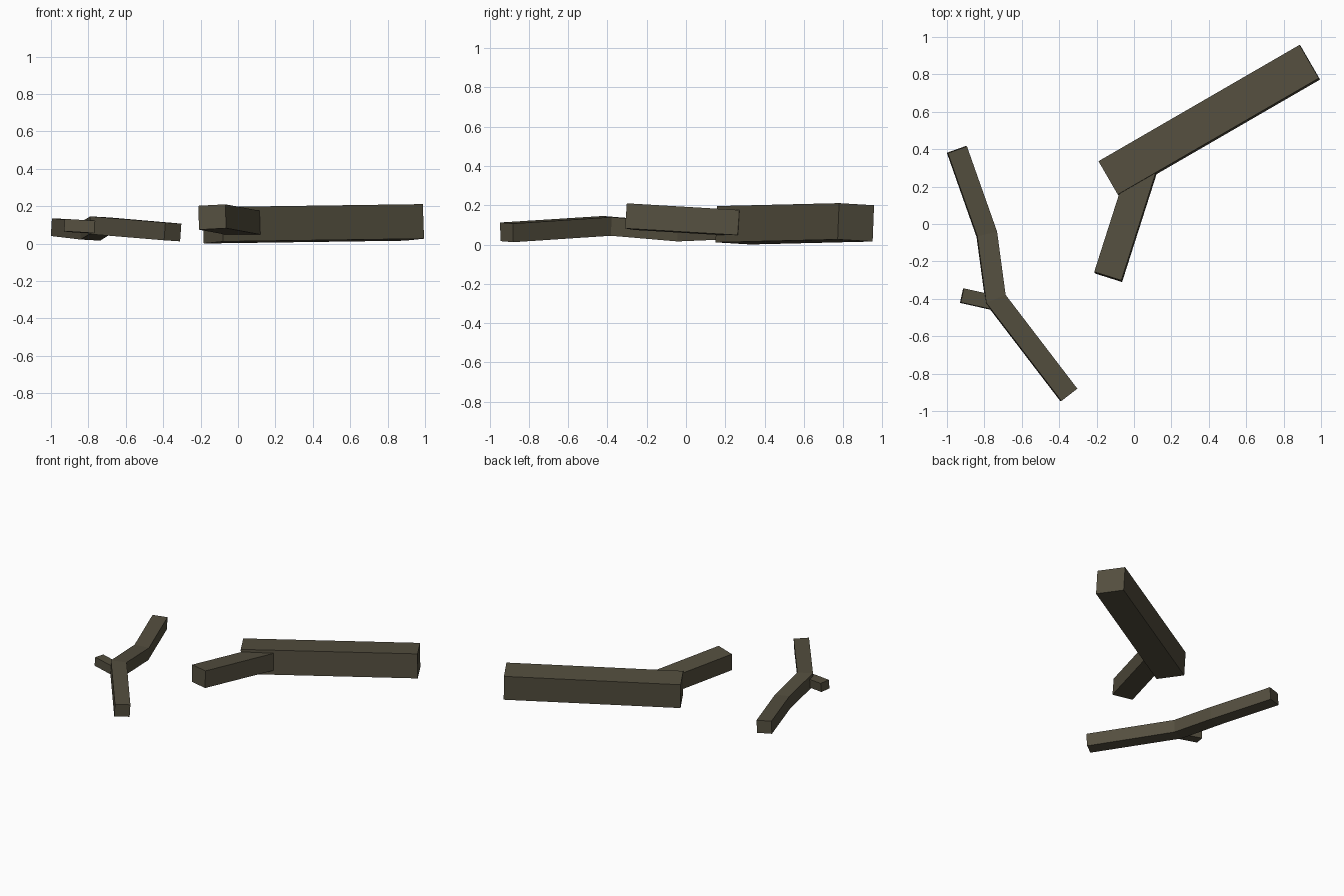
import bpy, bmesh, math
from mathutils import Vector

if "Cube" in bpy.data.objects:
    bpy.data.objects.remove(bpy.data.objects["Cube"])

bark = bpy.data.materials.new("dark_bark")
bark.diffuse_color = (0.088, 0.077, 0.049, 1)
bark.use_nodes = True
bark.node_tree.nodes["Principled BSDF"].inputs["Base Color"].default_value = bark.diffuse_color


def beam(name, points, w, h, roll=3):
    """Square timber swept along a path with mitred joints."""
    pts = [Vector(p) for p in points]
    segs = [(b - a).normalized() for a, b in zip(pts, pts[1:])]
    r = math.radians(roll)
    bm = bmesh.new()
    rings = []
    for i, p in enumerate(pts):
        before, after = segs[max(i - 1, 0)], segs[min(i, len(segs) - 1)]
        t = (before + after).normalized()
        miter = 1 / t.dot(after)
        s = t.cross(Vector((0, 0, 1))).normalized()
        u = s.cross(t)
        side = (s * math.cos(r) + u * math.sin(r)) * w / 2 * miter
        up = (u * math.cos(r) - s * math.sin(r)) * h / 2
        rings.append([bm.verts.new(p + side * a + up * b)
                      for a, b in ((1, 1), (-1, 1), (-1, -1), (1, -1))])
    for a, b in zip(rings, rings[1:]):
        for k in range(4):
            n = (k + 1) % 4
            bm.faces.new((a[k], a[n], b[n], b[k]))
    bm.faces.new(rings[0])
    bm.faces.new(rings[-1])
    bmesh.ops.recalc_face_normals(bm, faces=bm.faces)
    me = bpy.data.meshes.new(name)
    bm.to_mesh(me)
    bm.free()
    me.materials.append(bark)
    ob = bpy.data.objects.new(name, me)
    bpy.context.collection.objects.link(ob)
    return ob


# large log with its side branch
beam("large_log", [(-0.135, 0.243, 0.098), (0.94, 0.865, 0.113)], 0.206, 0.185)
beam("log_side_branch", [(-0.138, -0.283, 0.142), (0.045, 0.29, 0.108)], 0.152, 0.128)

# thin bent stick with a short twig
beam("bent_stick", [(-0.947, 0.398, 0.085), (-0.787, -0.055, 0.066),
                    (-0.74, -0.402, 0.095), (-0.349, -0.913, 0.062)], 0.108, 0.095)
beam("stick_twig", [(-0.92, -0.383, 0.097), (-0.745, -0.422, 0.086)], 0.077, 0.066)
